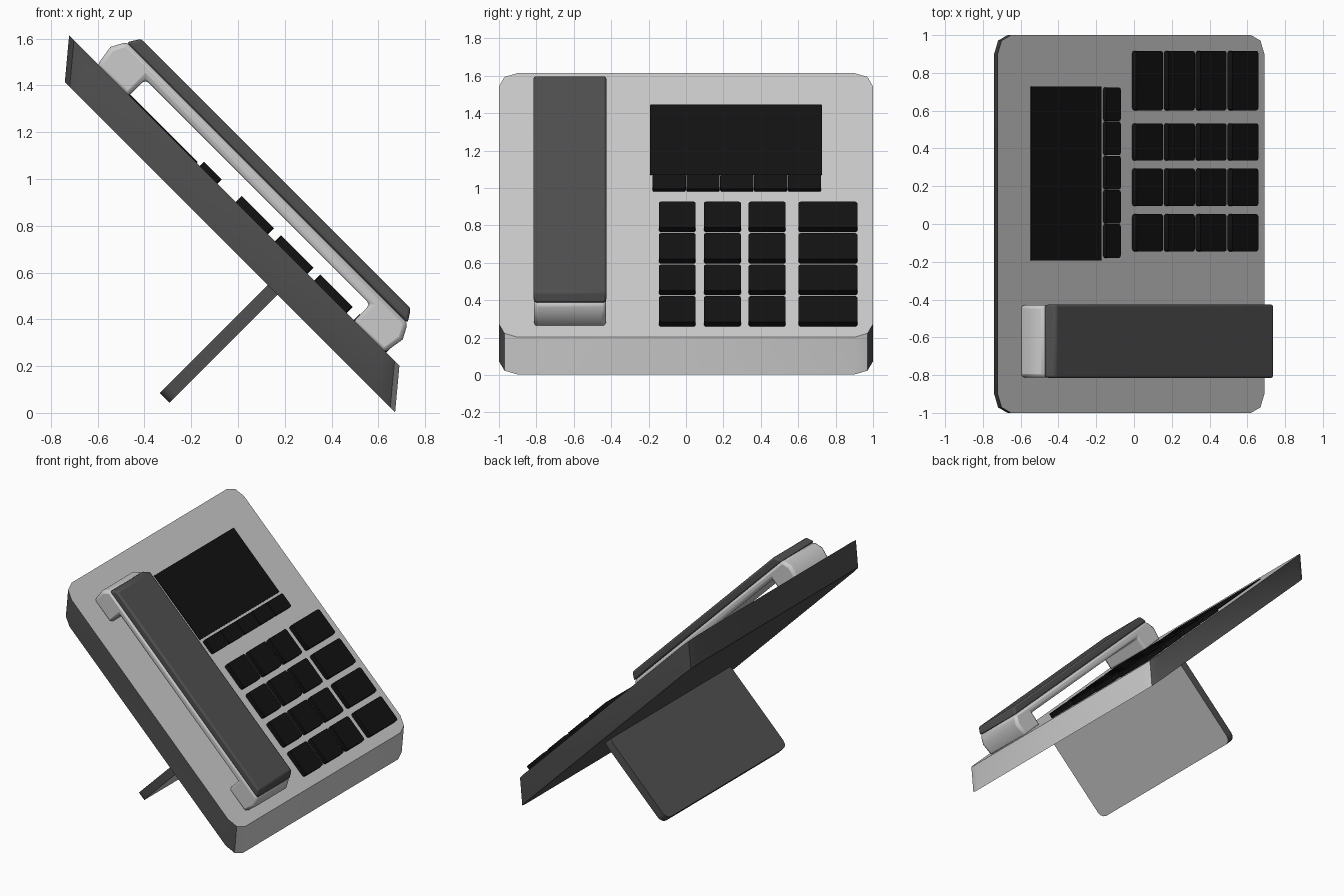
import bpy, bmesh
from math import sin, cos, pi, sqrt

if "Cube" in bpy.data.objects:
    bpy.data.objects.remove(bpy.data.objects["Cube"])

R2 = sqrt(2)


def material(name, v):
    m = bpy.data.materials.new(name)
    m.diffuse_color = (v, v, v, 1)
    m.use_nodes = True
    m.node_tree.nodes["Principled BSDF"].inputs["Base Color"].default_value = m.diffuse_color
    return m


LIGHT = material("light_grey", 0.6)
DARK = material("dark_grey", 0.08)
BLACK = material("black", 0.006)


def world(s, y, n):
    """s runs down the 45 degree slope, n is the height out of it."""
    return ((s + n) / R2, y, (n - s) / R2)


def loft(name, bottom, top, mats, bevel=0):
    """Close two matching rings into a solid; a second material takes faces turned to +x."""
    bm = bmesh.new()
    a = [bm.verts.new(world(*p)) for p in bottom]
    b = [bm.verts.new(world(*p)) for p in top]
    bm.faces.new(a)
    bm.faces.new(b)
    for i in range(len(a)):
        j = (i + 1) % len(a)
        bm.faces.new((a[i], a[j], b[j], b[i]))
    bmesh.ops.recalc_face_normals(bm, faces=bm.faces)
    bm.normal_update()
    if len(mats) > 1:
        for f in bm.faces:
            f.material_index = int(f.normal.x > 0.5)
    me = bpy.data.meshes.new(name)
    bm.to_mesh(me)
    bm.free()
    for m in mats:
        me.materials.append(m)
    ob = bpy.data.objects.new(name, me)
    bpy.context.collection.objects.link(ob)
    if bevel:
        mod = ob.modifiers.new("bevel", 'BEVEL')
        mod.width, mod.segments = bevel, 2
        mod.limit_method, mod.angle_limit = 'ANGLE', 0.7
    return ob


def rounded(u0, u1, y0, y1, r, seg=2):
    pts = []
    corners = [(u1 - r, y1 - r), (u0 + r, y1 - r), (u0 + r, y0 + r), (u1 - r, y0 + r)]
    for k, (cu, cy) in enumerate(corners):
        for i in range(seg + 1):
            t = (k + i / seg) * pi / 2
            pts.append((cu + r * cos(t), cy + r * sin(t)))
    return pts


def slab(name, s0, s1, y0, y1, n0, n1, r, mats, shift=0):
    o = rounded(s0, s1, y0, y1, r)
    return loft(name, [(s, y, n0) for s, y in o],
                [(s + shift, y, n1) for s, y in o], mats)


def prism(name, profile, y0, y1, mats, bevel):
    return loft(name, [(s, y0, n) for s, n in profile],
                [(s, y1, n) for s, n in profile], mats, bevel)


# Sheared body plate
slab("body", -1.524, 0.473, -1, 1, 0.477, 0.631, 0.1, [DARK, LIGHT], shift=-0.128)

# Rear stand, square to the body
o = rounded(-0.177, 0.5, -0.7, 0.7, 0.05, 3)
loft("stand", [(-0.297, y, n) for n, y in o], [(-0.238, y, n) for n, y in o], [DARK, LIGHT])

# Screen and the row of small buttons below it
slab("screen", -1.407, -0.88, -0.193, 0.728, 0.62, 0.637, 0.004, [BLACK])
for i in range(5):
    y = -0.09 + 0.181 * i
    slab(f"menu_button_{i + 1}", -0.862, -0.755, y - 0.089, y + 0.089,
         0.62, 0.656, 0.012, [BLACK])

# Number pad plus a column of wide function keys
columns = [(-0.145, 0.052), (0.095, 0.294), (0.335, 0.533), (0.602, 0.916)]
for row in range(4):
    s = -0.547 + 0.238 * row
    for col, (y0, y1) in enumerate(columns):
        slab(f"key_{row + 1}_{col + 1}", s - 0.098, s + 0.098, y0, y1,
             0.62, 0.667, 0.014, [BLACK])

# Handset: light bridge with two feet, dark cap on top
MID = -0.608


def mirrored(half):
    return [(MID + s, n) for s, n in half] + [(MID - s, n) for s, n in reversed(half)]


bridge = [(0.68, 0.728), (0.68, 0.62), (0.868, 0.62), (0.884, 0.72), (0.849, 0.786)]
prism("handset_base", mirrored(bridge), -0.813, -0.428, [LIGHT], 0.02)
cap = [(0.849, 0.784), (0.815, 0.838)]
prism("handset_cap", mirrored(cap), -0.815, -0.426, [DARK], 0.012)

# Smooth shading with crisp edges
bpy.ops.object.select_all(action='SELECT')
bpy.context.view_layer.objects.active = bpy.data.objects["body"]
bpy.ops.object.shade_smooth_by_angle(angle=0.7)
